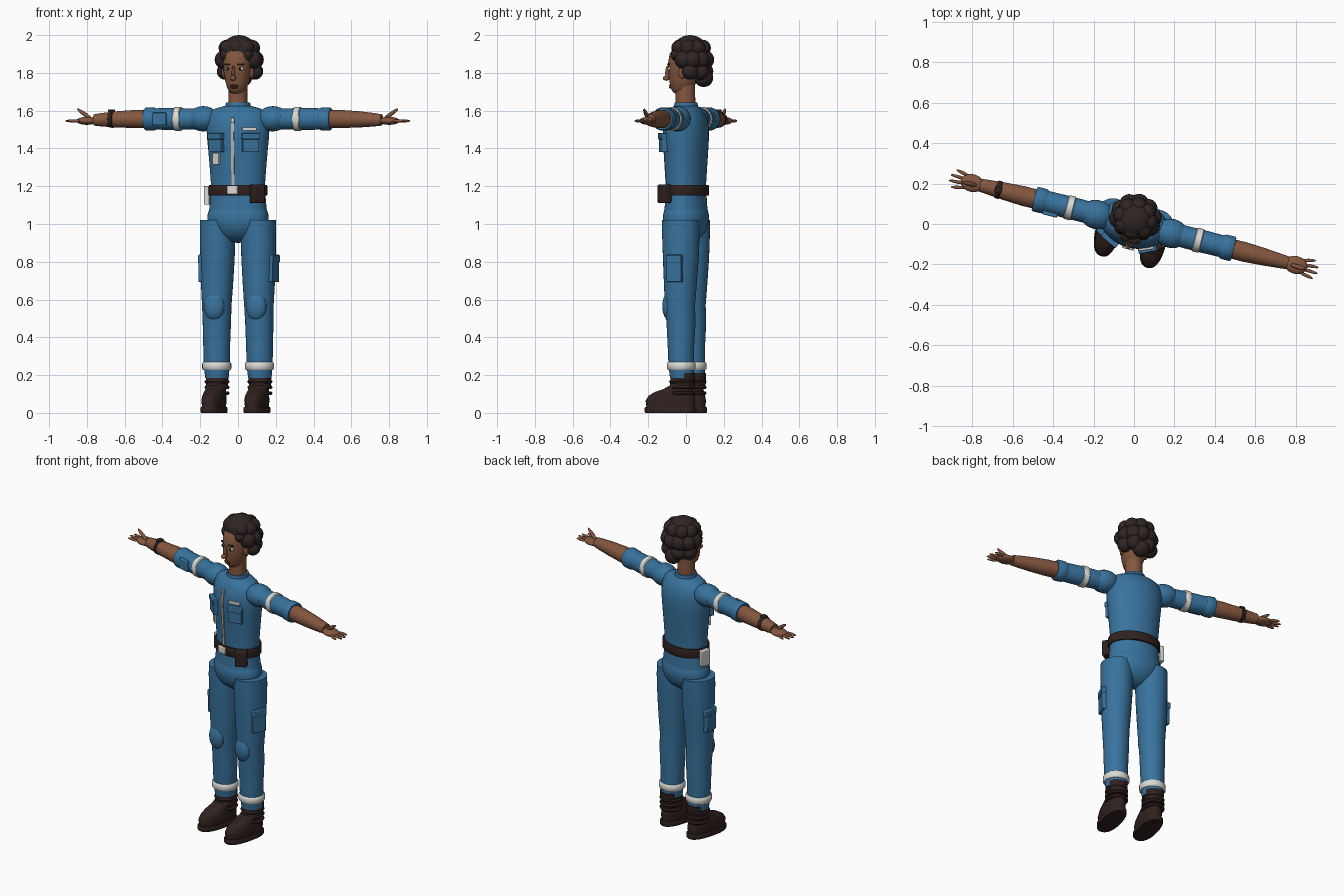
import bpy, math
from mathutils import Matrix, Vector

def mat(name, r, g, b):
    m = bpy.data.materials.new(name)
    m.diffuse_color = (r, g, b, 1)
    return m

BLUE = mat("uniform blue", .04, .17, .34)
SKIN = mat("brown skin", .23, .095, .05)
HAIR = mat("dark hair", .029, .018, .018)
LEATHER = mat("dark leather", .029, .016, .014)
WHITE = mat("reflective white", .70, .70, .67)
ZIP = mat("zip grey", .48, .46, .42)
LIP = mat("lip brown", .13, .04, .03)
BLACK = mat("pupil black", .008, .008, .01)

def add(name, verts, faces, m):
    me = bpy.data.meshes.new(name)
    me.from_pydata(verts, [], faces)
    me.materials.append(m)
    ob = bpy.data.objects.new(name, me)
    bpy.context.collection.objects.link(ob)
    return ob

def loft(name, rings, m, axis='z', n=32, p=2):
    """Stack of ellipses: (t, centre a, centre b, radius a, radius b)."""
    v, f = [], []
    sp = lambda c: math.copysign(abs(c) ** (2 / p), c)
    for t, ca, cb, ra, rb in rings:
        for i in range(n):
            w = 2 * math.pi * i / n
            a, b = ca + ra * sp(math.cos(w)), cb + rb * sp(math.sin(w))
            v.append((a, b, t) if axis == 'z' else (t, a, b))
    for k in range(len(rings) - 1):
        for i in range(n):
            j = (i + 1) % n
            f.append((k*n + i, k*n + j, k*n + n + j, k*n + n + i))
    f.append(tuple(range(n))[::-1])
    f.append(tuple(range(len(v) - n, len(v))))
    if rings[0][0] > rings[-1][0]:
        f = [q[::-1] for q in f]
    return add(name, v, f, m)

def ball(name, c, r, m, seg=24):
    bpy.ops.mesh.primitive_uv_sphere_add(segments=seg, ring_count=seg // 2, location=c)
    ob = bpy.context.object
    ob.name, ob.scale = name, r
    ob.data.materials.append(m)
    return ob

def box(name, c, s, m, yaw=0, bevel=.004):
    bpy.ops.mesh.primitive_cube_add(size=1, location=c, rotation=(0, 0, yaw))
    ob = bpy.context.object
    ob.name = name
    ob.data.transform(Matrix.Diagonal((*s, 1)))
    ob.data.materials.append(m)
    if bevel:
        b = ob.modifiers.new("bevel", 'BEVEL')
        b.width, b.segments = bevel, 2
    return ob

def finger(name, a, b, r, m):
    a, b = Vector(a), Vector(b)
    ob = ball(name, (a + b) / 2, (r, r, (b - a).length / 2 + r), m, 12)
    ob.rotation_euler = (b - a).to_track_quat('Z', 'Y').to_euler()

# Torso, hips, collar, neck
TORSO = [(1.04, .16, .115), (1.09, .153, .11), (1.15, .148, .106), (1.22, .146, .104),
         (1.3, .152, .109), (1.38, .159, .114), (1.45, .166, .118), (1.51, .17, .117),
         (1.56, .166, .107), (1.595, .15, .088), (1.612, .12, .075), (1.625, .07, .062)]
loft("torso", [(z, 0, 0, a, b) for z, a, b in TORSO], BLUE, n=48)
ball("hips", (0, 0, 1.03), (.165, .119, .13), BLUE, 40)
loft("collar", [(1.605, 0, 0, .066, .062), (1.625, 0, 0, .068, .064), (1.642, 0, 0, .064, .06)], BLUE)
loft("neck", [(1.6, 0, -.003, .052, .054), (1.67, 0, -.003, .05, .052), (1.75, 0, -.003, .05, .052)], SKIN)

def front(x, z):
    """Front surface depth of the torso and its yaw."""
    for (z0, a0, b0), (z1, a1, b1) in zip(TORSO, TORSO[1:]):
        if z0 <= z <= z1:
            k = (z - z0) / (z1 - z0)
            a, b = a0 + k * (a1 - a0), b0 + k * (b1 - b0)
            y = -b * math.sqrt(1 - (x / a) ** 2)
            return y, math.atan2(x / a ** 2, -y / b ** 2)

# Zip strip following the chest
zs = [1.205 + .355 * i / 14 for i in range(15)]
zv = [(s * .008, front(0, z)[0] - d, z) for z in zs for s, d in ((-1, -.01), (-1, .006), (1, .006), (1, -.01))]
zf = [(4*k + i, 4*k + i + 1, 4*k + i + 5, 4*k + i + 4) for k in range(14) for i in range(3)]
add("zip", zv, zf + [(3, 2, 1, 0), (56, 57, 58, 59)], ZIP)
box("zip_pull", (0, front(0, 1.55)[0] - .008, 1.55), (.018, .008, .025), WHITE, bevel=.002)

# Chest pockets, flaps, name strip and badge
for s in (-1, 1):
    y, w = front(s * .093, 1.43)
    box("chest_pocket", (s * .094, y - .004, 1.43), (.088, .03, .1), BLUE, w)
    box("chest_pocket_flap", (s * .095, y - .008, 1.465), (.092, .032, .034), BLUE, w)
y, w = front(.088, 1.503)
box("chest_strip", (.088, y - .003, 1.503), (.075, .014, .018), WHITE, w, .002)
y, w = front(-.095, 1.345)
box("hanging_badge", (-.096, y - .006, 1.345), (.046, .012, .06), WHITE, w, .002)

# Belt with buckle, pouch and radio
loft("belt", [(1.15, 0, 0, .155, .117), (1.155, 0, 0, .158, .12), (1.2, 0, 0, .158, .12), (1.206, 0, 0, .155, .117)], LEATHER, n=48)
box("buckle", (0, -.12, 1.179), (.06, .016, .044), WHITE)
box("belt_pouch", (.128, -.085, 1.16), (.07, .05, .1), LEATHER, math.radians(45), .008)
box("belt_radio", (-.165, .0, 1.152), (.03, .06, .1), WHITE)

# Legs and boots
for s in (-1, 1):
    loft("trouser_leg", [(.185, s*.117, .008, .062, .064), (.25, s*.117, .004, .069, .068),
        (.35, s*.117, .002, .071, .07), (.48, s*.116, .002, .075, .077), (.57, s*.115, -.004, .078, .08),
        (.68, s*.114, -.002, .085, .087), (.82, s*.112, 0, .091, .095), (.95, s*.111, 0, .094, .1),
        (1.02, s*.11, 0, .094, .1)], BLUE)
    ball("knee_pad", (s*.115, -.062, .565), (.056, .036, .075), BLUE)
    loft("ankle_band", [(.226, s*.117, .004, .07, .069), (.234, s*.117, .004, .077, .076),
        (.262, s*.117, .004, .077, .076), (.27, s*.117, .004, .07, .069)], WHITE)
    box("thigh_pocket", (s*.195, -.012, .765), (.03, .085, .145), BLUE, -s * .2)
    box("thigh_pocket_flap", (s*.198, -.012, .815), (.032, .09, .04), BLUE, -s * .2)
    loft("sole", [(0, s*.117, -.055, .058, .135), (.006, s*.117, -.055, .061, .139),
        (.026, s*.117, -.055, .061, .139), (.032, s*.117, -.055, .058, .135)], LEATHER, n=40, p=2.4)
    loft("boot", [(.03, s*.117, -.055, .054, .131), (.065, s*.117, -.056, .058, .134),
        (.09, s*.117, -.05, .056, .124), (.11, s*.117, -.037, .052, .104), (.125, s*.117, -.015, .052, .08),
        (.145, s*.117, .01, .057, .066), (.21, s*.117, .013, .061, .064)], LEATHER, p=2.2)
    for z in (.105, .135, .165):
        loft("boot_strap", [(z - .009, s*.117, .01, .061, .066), (z, s*.117, .01, .067, .071),
            (z + .009, s*.117, .01, .061, .066)], LEATHER)

# Arms and hands
Z = 1.556
for s in (-1, 1):
    arm = lambda name, pts, m: loft(name, [(s * x, 0, Z + dz, a, b) for x, dz, a, b in pts], m, 'x')
    ball("shoulder", (s * .19, 0, 1.557), (.085, .072, .067), BLUE)
    arm("sleeve", [(.16, 0, .055, .055), (.25, 0, .055, .055), (.33, 0, .056, .058), (.42, 0, .055, .057), (.5, 0, .054, .056)], BLUE)
    arm("sleeve_band", [(.308, 0, .056, .058), (.312, 0, .06, .064), (.342, 0, .06, .064), (.346, 0, .056, .058)], WHITE)
    arm("rolled_cuff", [(.445, 0, .055, .055), (.455, 0, .061, .06), (.475, 0, .062, .062), (.5, 0, .062, .062), (.508, 0, .056, .056)], BLUE)
    arm("forearm", [(.48, 0, .047, .048), (.56, 0, .049, .048), (.66, -.002, .043, .043), (.74, -.004, .036, .036), (.785, -.005, .032, .03)], SKIN)
    ball("palm", (s * .825, 0, 1.546), (.058, .044, .021), SKIN)
    for i, end in zip((-1.5, -.5, .5, 1.5), (.915, .932, .93, .908)):
        finger("finger", (s * .855, i * .021, 1.546), (s * end, i * .029, 1.546), .0085, SKIN)
    finger("thumb", (s * .8, -.005, 1.556), (s * .868, -.008, 1.604), .011, SKIN)
box("sleeve_pocket", (-.415, -.052, 1.556), (.075, .024, .066), BLUE)
loft("watch_strap", [(-x, 0, Z - .002, r, r) for x, r in ((.678, .041), (.682, .045), (.7, .044), (.704, .04))], LEATHER, 'x')
box("watch_face", (-.691, 0, 1.6), (.034, .034, .012), LEATHER)

# Head and face
loft("head", [(1.69, 0, -.03, .02, .025), (1.698, 0, -.028, .035, .042), (1.715, 0, -.024, .049, .056),
    (1.75, 0, -.015, .062, .073), (1.8, 0, -.007, .073, .086), (1.85, 0, -.002, .077, .094),
    (1.9, 0, .004, .075, .092), (1.95, 0, .01, .05, .06)], SKIN)
ball("nose_bridge", (0, -.098, 1.80), (.009, .016, .04), SKIN, 16)
ball("nose_tip", (0, -.108, 1.772), (.016, .018, .014), SKIN, 16)
ball("upper_lip", (0, -.084, 1.733), (.024, .009, .005), LIP, 16)
ball("lower_lip", (0, -.082, 1.723), (.021, .01, .006), LIP, 16)
for s in (-1, 1):
    ball("ear", (s * .076, -.002, 1.8), (.012, .021, .03), SKIN, 16)
    ball("eye", (s * .035, -.08, 1.822), (.015, .011, .009), WHITE, 16)
    ball("iris", (s * .034, -.089, 1.822), (.007, .004, .008), BLACK, 12)
    box("eyebrow", (s * .036, -.086, 1.846), (.034, .01, .008), HAIR, s * .4, .002)

# Curly hair: dome plus rings of clumps, open at the face
ball("hair_dome", (0, .022, 1.905), (.098, .098, .095), HAIR, 32)
def clump(deg, rad, z, r):
    a = math.radians(deg)
    ball("hair_clump", (rad * math.sin(a), .028 + rad * .92 * math.cos(a), z), (r, r, r), HAIR, 20)
for d in (-78, -32, 32, 78):
    clump(d, .083, 1.808, .044)
clump(0, .075, 1.775, .05)
for d in range(-105, 106, 35):
    clump(d, .081, 1.87, .05)
for d in range(0, 360, 45):
    clump(d, .068, 1.932, .044)
for d in (-140, 140):
    clump(d, .09, 1.895, .032)

# Smooth shading, then turn the whole figure slightly
bpy.ops.object.select_all(action='SELECT')
bpy.context.view_layer.objects.active = bpy.data.objects["torso"]
bpy.ops.object.shade_smooth_by_angle(angle=math.radians(45))
bpy.context.view_layer.update()
turn = Matrix.Rotation(math.radians(-14.2), 4, 'Z')
for ob in bpy.data.objects:
    ob.matrix_world = turn @ ob.matrix_world
